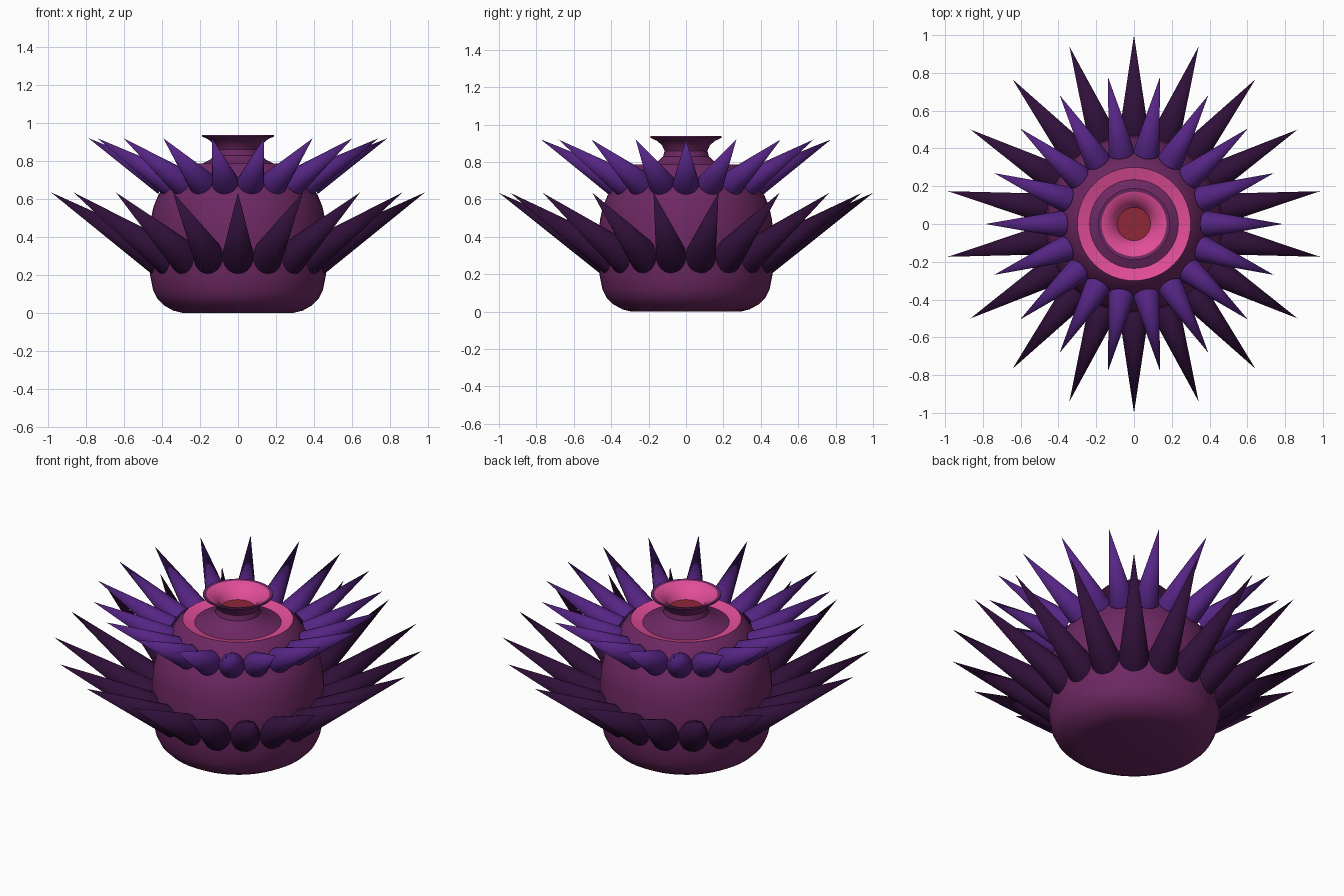
import bpy, bmesh, math
from mathutils import Vector, Matrix

if "Cube" in bpy.data.objects:
    bpy.data.objects.remove(bpy.data.objects["Cube"])


def material(name, rgb):
    m = bpy.data.materials.new(name)
    m.diffuse_color = (*rgb, 1)
    m.use_nodes = True
    m.node_tree.nodes["Principled BSDF"].inputs["Base Color"].default_value = m.diffuse_color
    return m


PLUM = material("plum", (0.155, 0.021, 0.125))
PINK = material("pink", (0.76, 0.075, 0.32))
RED = material("deep red", (0.28, 0.02, 0.04))
DARK = material("dark aubergine", (0.030, 0.005, 0.042))
VIOLET = material("violet", (0.092, 0.018, 0.23))


def finish(name, bm, mats, angle):
    bmesh.ops.recalc_face_normals(bm, faces=bm.faces)
    mesh = bpy.data.meshes.new(name)
    bm.to_mesh(mesh)
    bm.free()
    for m in mats:
        mesh.materials.append(m)
    obj = bpy.data.objects.new(name, mesh)
    bpy.context.collection.objects.link(obj)
    bpy.ops.object.select_all(action='DESELECT')
    obj.select_set(True)
    bpy.context.view_layer.objects.active = obj
    bpy.ops.object.shade_smooth_by_angle(angle=math.radians(angle))
    return obj


def lathe(name, profile, mats, segs=48):
    """Spin (radius, z, material index) points; the index colours the band after each point."""
    bm = bmesh.new()
    rings = []
    for r, z, _ in profile:
        if r == 0:
            rings.append([bm.verts.new((0, 0, z))] * segs)
        else:
            rings.append([bm.verts.new((r * math.cos(2 * math.pi * i / segs),
                                        r * math.sin(2 * math.pi * i / segs), z))
                          for i in range(segs)])
    for k in range(len(rings) - 1):
        a, b = rings[k], rings[k + 1]
        for i in range(segs):
            j = (i + 1) % segs
            corners = list(dict.fromkeys([a[i], a[j], b[j], b[i]]))
            bm.faces.new(corners).material_index = profile[k][2]
    return finish(name, bm, mats, 35)


def spike_ring(name, mat, count, start, base, tip, radius):
    """Ring of cones leaning outward; base and tip are (distance, height)."""
    bm = bmesh.new()
    for i in range(count):
        a = math.radians(start) + 2 * math.pi * i / count
        p, q = (Vector((d * math.cos(a), d * math.sin(a), z)) for d, z in (base, tip))
        axis = q - p
        mtx = Matrix.Translation((p + q) / 2) @ axis.to_track_quat('Z', 'Y').to_matrix().to_4x4()
        bmesh.ops.create_cone(bm, cap_ends=True, segments=20, radius1=radius, radius2=0,
                              depth=axis.length, matrix=mtx)
    return finish(name, bm, [mat], 40)


# Pot: rounded body, pink sunken shoulder, flared neck, pink funnel, red floor
lathe("pot_body", [
    (0, 0, 0), (0.29, 0, 0), (0.34, 0.012, 0), (0.39, 0.04, 0), (0.425, 0.075, 0),
    (0.447, 0.12, 0), (0.463, 0.20, 0), (0.468, 0.30, 0), (0.467, 0.40, 0),
    (0.46, 0.49, 0), (0.445, 0.56, 0), (0.42, 0.62, 0), (0.385, 0.675, 0),
    (0.355, 0.72, 0), (0.33, 0.76, 0), (0.30, 0.787, 1), (0.235, 0.768, 0),
    (0.19, 0.785, 0), (0.15, 0.805, 0), (0.122, 0.83, 0), (0.115, 0.86, 0),
    (0.128, 0.89, 0), (0.155, 0.913, 0), (0.19, 0.93, 0), (0.19, 0.938, 0),
    (0.172, 0.936, 1), (0.135, 0.918, 1), (0.105, 0.893, 1), (0.088, 0.86, 2),
    (0, 0.86, 2)], [PLUM, PINK, RED])

# Two rings of eighteen spikes
spike_ring("lower_spikes", DARK, 18, 90, (0.41, 0.277), (1.0, 0.635), 0.089)
spike_ring("upper_spikes", VIOLET, 18, 0, (0.385, 0.687), (0.787, 0.92), 0.07)
